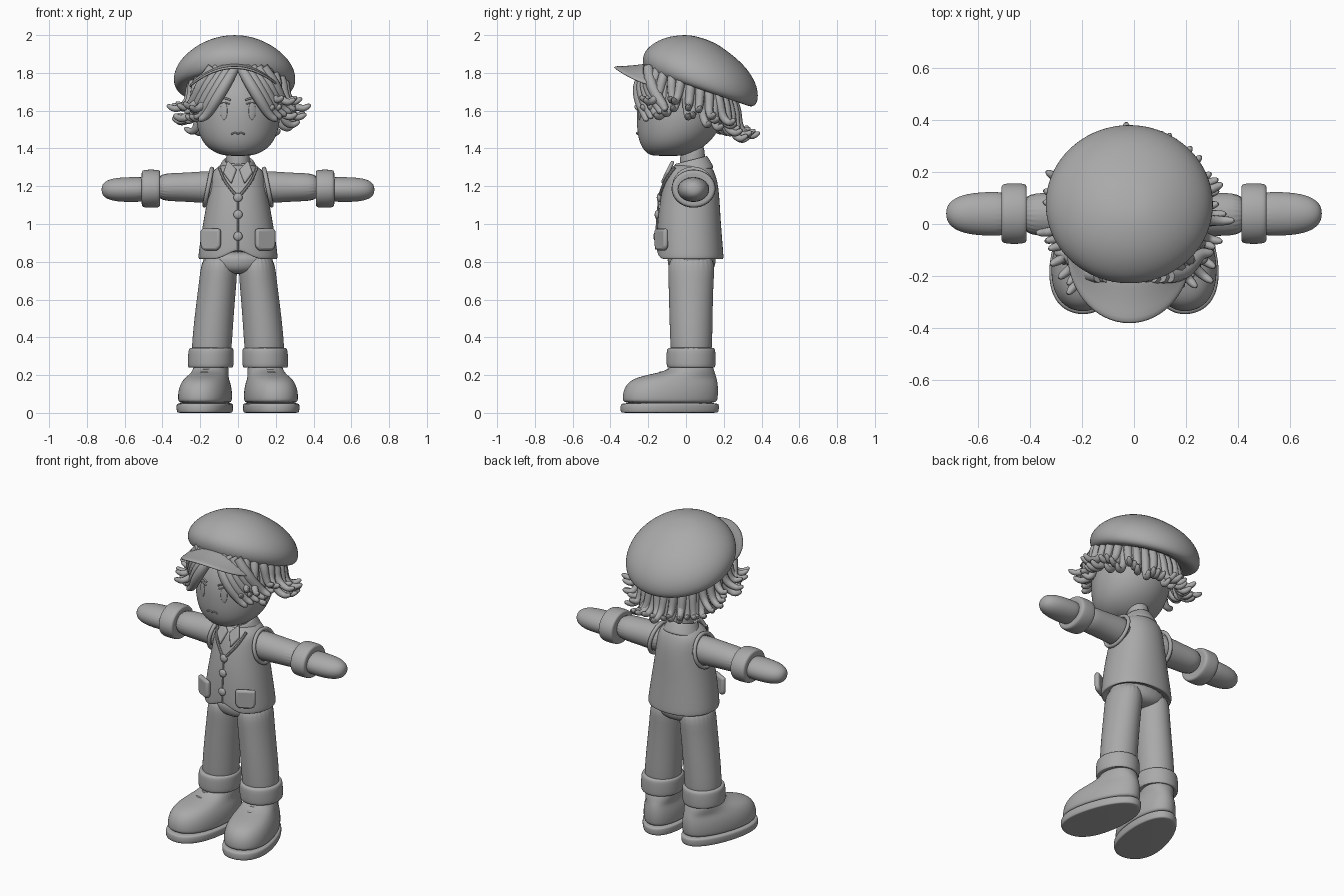
import bpy, bmesh, math, random
from mathutils import Matrix, Vector

if "Cube" in bpy.data.objects:
    bpy.data.objects.remove(bpy.data.objects["Cube"])

random.seed(4)
GREY = bpy.data.materials.new("plain_grey")
GREY.diffuse_color = (0.4, 0.4, 0.4, 1)
GREY.use_nodes = True
GREY.node_tree.nodes["Principled BSDF"].inputs["Base Color"].default_value = GREY.diffuse_color


def finish(name, bm, matrix=None, subsurf=0):
    if matrix:
        bm.transform(matrix)
    bmesh.ops.recalc_face_normals(bm, faces=bm.faces)
    me = bpy.data.meshes.new(name)
    bm.to_mesh(me)
    bm.free()
    ob = bpy.data.objects.new(name, me)
    bpy.context.collection.objects.link(ob)
    me.materials.append(GREY)
    me.polygons.foreach_set("use_smooth", [True] * len(me.polygons))
    if subsurf:
        ob.modifiers.new("smooth", 'SUBSURF').levels = subsurf
        ob.modifiers["smooth"].render_levels = subsurf
    return ob


def loft(name, rings, matrix=None, n=24, power=1.0, tweak=None):
    """Stack of oval rings: (z, centre x, half width, front y, back y)."""
    bm = bmesh.new()
    rows = []
    for z, cx, rx, yf, yb in rings:
        row = []
        for i in range(n):
            a = math.tau * i / n
            s, c = math.sin(a), math.cos(a)
            s, c = (math.copysign(abs(v) ** power, v) for v in (s, c))
            p = Vector((cx + rx * s, (yf + yb) / 2 - (yb - yf) / 2 * c, z))
            row.append(bm.verts.new(tweak(p) if tweak else p))
        rows.append(row)
    for lo, hi in zip(rows, rows[1:]):
        for i in range(n):
            bm.faces.new((lo[i], lo[(i + 1) % n], hi[(i + 1) % n], hi[i]))
    bm.faces.new(rows[0])
    bm.faces.new(rows[-1])
    return finish(name, bm, matrix, 2)


def ball(name, loc, size, rot_z=0.0):
    bm = bmesh.new()
    bmesh.ops.create_uvsphere(bm, u_segments=20, v_segments=12, radius=1)
    m = Matrix.Translation(loc) @ Matrix.Rotation(rot_z, 4, 'Z') @ Matrix.Diagonal((*size, 1))
    return finish(name, bm, m)


def tubes(name, paths, radius, taper=None, closed=False):
    """Smooth round tubes through control points, joined in one object."""
    cu = bpy.data.curves.new(name, 'CURVE')
    cu.dimensions = '3D'
    cu.bevel_depth, cu.bevel_resolution, cu.resolution_u = radius, 2, 4
    cu.use_fill_caps = True
    for pts in paths:
        sp = cu.splines.new('NURBS')
        sp.points.add(len(pts) - 1)
        for i, p in enumerate(pts):
            sp.points[i].co = (*p, 1)
            sp.points[i].radius = taper[i] if taper else 1
        sp.order_u, sp.use_endpoint_u, sp.use_cyclic_u = 3, not closed, closed
    ob = bpy.data.objects.new(name, cu)
    bpy.context.collection.objects.link(ob)
    cu.materials.append(GREY)
    bpy.ops.object.select_all(action='DESELECT')
    ob.select_set(True)
    bpy.context.view_layer.objects.active = ob
    bpy.ops.object.convert(target='MESH')


# Head and neck
loft("head", [(1.36, 0, .05, -.17, -.02), (1.37, 0, .11, -.205, .03), (1.41, 0, .172, -.24, .1),
              (1.47, 0, .208, -.258, .16), (1.55, 0, .226, -.264, .2), (1.64, 0, .226, -.262, .22),
              (1.73, 0, .205, -.235, .21), (1.81, 0, .15, -.17, .15), (1.85, 0, .06, -.08, .06)])
loft("neck", [(1.25, 0, .07, -.04, .11), (1.34, 0, .062, -.03, .1), (1.44, 0, .062, -.03, .1)])


def face_pt(x, z):
    return (x, -.03 - .23 * math.sqrt(max(0, 1 - (x / .226) ** 2)), z)


# Face details
for s, side in ((-1, "left"), (1, "right")):
    ball(side + "_eye", face_pt(s * .075, 1.598), (.02, .005, .047), s * .33)
    tubes(side + "_eyebrow", [[face_pt(s * x, z) for x, z in ((.04, 1.655), (.075, 1.675), (.105, 1.66))]], .005)
    tubes(side + "_eyelid", [[face_pt(s * x, z) for x, z in ((.045, 1.635), (.08, 1.65), (.105, 1.635))]], .004)
tubes("mouth", [[face_pt(x, z) for x, z in ((-.035, 1.475), (-.015, 1.487), (0, 1.475), (.015, 1.487), (.035, 1.475))]], .004)

# Cap: tilted dome in its own frame, then the arched peak
tilt = Matrix.Translation((-.018, .08, 1.755)) @ Matrix.Rotation(math.radians(-19), 4, 'X')
loft("cap_crown", [(-.02, 0, .2, -.2, .2), (-.04, 0, .25, -.25, .25), (-.045, 0, .3, -.295, .3),
                   (-.015, 0, .326, -.325, .322), (.04, 0, .324, -.342, .31), (.1, 0, .29, -.315, .268),
                   (.16, 0, .218, -.258, .185), (.204, 0, .125, -.17, .06), (.219, 0, .05, -.1, -.01)],
     tilt, n=28)


def peak():
    bm = bmesh.new()
    nu, nv, grids = 16, 4, []
    for drop in (0, .016):
        rows = []
        for j in range(nv + 1):
            t = j / nv
            row = []
            for i in range(nu + 1):
                a = math.radians(-92 + 184 * i / nu)
                x = (.215 + .025 * t) * math.sin(a)
                y = -.11 - (.09 + .185 * t) * max(math.cos(a), 0)
                z = 1.852 - .015 * math.sin(t * math.pi * .6) - 1.75 * x * x - drop
                row.append(bm.verts.new((x - .018, y, z)))
            rows.append(row)
        for lo, hi in zip(rows, rows[1:]):
            for i in range(nu):
                bm.faces.new((lo[i], lo[i + 1], hi[i + 1], hi[i]))
        grids.append([rows[0][i] for i in range(nu + 1)] + [r[-1] for r in rows[1:]]
                     + rows[-1][-2::-1] + [r[0] for r in rows[-2:0:-1]])
    a, b = grids
    for i in range(len(a)):
        j = (i + 1) % len(a)
        bm.faces.new((a[i], a[j], b[j], b[i]))
    finish("cap_peak", bm, None, 1)


peak()

# Hair: ring of strands under the cap that flick outward at the tips
strands = []
for layer, count in ((0, 30), (1, 24)):
    for i in range(count):
        a = math.radians(38 + (284 * (i + .5 * layer) / (count - .5)))
        dx, dy = math.sin(a), -math.cos(a)
        back = max(0, dy)
        rim = 1.74 - .34 * (.235 * dy - .08)
        end_r = .27 + .06 * random.random() + .02 * layer
        end_z = 1.60 - .10 * back - .06 * random.random() + .05 * layer * (1 - back) + (.0 if back else .02)
        sway = random.uniform(-.03, .03)

        def at(r, z, k=0.0):
            return (r * dx - k * dy, .015 + r * dy + k * dx, z)
        mid = (rim + end_z) / 2
        strands.append([at(.19, rim + .04), at(.235 + .015 * layer, mid + .05), at(.25 + .012 * layer, end_z + .025, sway / 2),
                        at(end_r - .01, end_z - .012, sway), at(end_r + .03, end_z + .01, sway), at(end_r + .036, end_z + .013, sway)])
tubes("hair_strands", strands, .023, (1.2, 1.2, 1, .8, .6, .2))

# Fringe: locks sweeping from the centre parting to both sides
fringe = []
for s in (-1, 1):
    for k in range(5):
        fringe.append([(s * (.015 + .03 * k), -.2, 1.83), (s * (.055 + .032 * k), -.25 + .014 * k, 1.76),
                       (s * (.115 + .026 * k), -.25 + .024 * k, 1.66 + .004 * k),
                       (s * (.165 + .022 * k), -.215 + .025 * k, 1.575 + .012 * k),
                       (s * (.205 + .024 * k), -.21 + .025 * k, 1.55 + .014 * k),
                       (s * (.21 + .024 * k), -.21 + .025 * k, 1.55 + .014 * k)])
tubes("hair_fringe", fringe, .026, (1, 1.2, 1.2, .9, .6, .2))


# Waistcoat with a raised notch at the front hem
def hem(p):
    if p.z < .86 and p.y < 0:
        p.z += .055 * max(0, 1 - abs(p.x) / .1)
    return p


loft("waistcoat", [(.84, 0, .17, -.11, .15), (.815, 0, .195, -.14, .185), (.812, 0, .211, -.157, .2),
                   (.835, 0, .212, -.158, .2), (.92, 0, .2, -.157, .193), (1.02, 0, .184, -.152, .185),
                   (1.13, 0, .163, -.138, .179), (1.22, 0, .152, -.118, .17), (1.275, 0, .142, -.1, .152),
                   (1.305, 0, .105, -.075, .135), (1.32, 0, .06, -.04, .1)], power=.92, tweak=hem)

# Collar band, front closure and buttons
tilted = Matrix.Translation((0, .032, 1.305)) @ Matrix.Rotation(math.radians(14), 4, 'X')
loft("collar", [(-.04, 0, .115, -.115, .11), (-.03, 0, .115, -.115, .112), (.03, 0, .083, -.09, .094),
                (.038, 0, .074, -.082, .088), (.02, 0, .06, -.07, .075)], tilted)
tubes("front_seam", [[(0, -.143, 1.14), (0, -.153, 1.03), (0, -.158, .94), (0, -.158, .865)]], .005)
for z, y in ((1.14, -.142), (1.05, -.153), (.935, -.16)):
    ball("button", (0, y, z), (.024, .013, .024))


def slab(name, pts, depth, matrix):
    """Flat outline in x/z given a thickness toward the front."""
    bm = bmesh.new()
    f = bm.faces.new([bm.verts.new((x, 0, z)) for x, z in pts])
    ext = bmesh.ops.extrude_face_region(bm, geom=[f])
    for v in ext["geom"]:
        if isinstance(v, bmesh.types.BMVert):
            v.co.y -= depth
    ob = finish(name, bm, matrix)
    bev = ob.modifiers.new("soft", 'BEVEL')
    bev.width, bev.segments = min(.014, depth * .45), 3
    bpy.context.view_layer.objects.active = ob
    ob.select_set(True)
    bpy.ops.object.shade_smooth_by_angle()
    ob.select_set(False)


toe_out = math.radians(12)
for s, side in ((-1, "left"), (1, "right")):
    # Collar points, neckline and pocket
    lean = Matrix.Translation((0, -.108, 1.23)) @ Matrix.Rotation(math.radians(-26), 4, 'X')
    slab(side + "_collar_point", [(s * .006, .06), (s * .035, -.025), (s * .078, .04), (s * .055, .115)], .02, lean)
    tubes(side + "_neckline", [[(0, -.143, 1.14), (s * .045, -.128, 1.19), (s * .085, -.1, 1.25), (s * .1, -.06, 1.3)]], .008)
    turn = Matrix.Translation((s * .137, -.117, .92)) @ Matrix.Rotation(s * .5, 4, 'Z')
    slab(side + "_pocket", [(-.058, .055), (.058, .055), (.058, -.04), (.04, -.06), (-.04, -.06), (-.058, -.04)], .03, turn)

    # Arm along x: sleeve, rolled cuff, mitten hand and armhole rim
    arm = Matrix(((0, 0, s, 0), (0, 1, 0, 0), (1, 0, 0, 1.195), (0, 0, 0, 1)))
    loft(side + "_sleeve", [(.08, 0, .09, -.05, .125), (.2, 0, .083, -.048, .122), (.32, 0, .075, -.046, .12), (.44, 0, .073, -.046, .12)], arm)
    loft(side + "_sleeve_cuff", [(.415, -.008, .07, -.04, .115), (.41, -.008, .095, -.068, .15), (.425, -.008, .102, -.078, .158),
                                 (.495, -.008, .102, -.078, .158), (.512, -.008, .095, -.068, .15), (.508, -.008, .06, -.04, .115)], arm)
    loft(side + "_hand", [(.46, -.01, .066, -.046, .124), (.56, -.013, .067, -.047, .125), (.64, -.013, .064, -.04, .118),
                          (.69, -.013, .052, -.022, .1), (.716, -.013, .032, .005, .075), (.722, -.013, .01, .03, .05)], arm)
    rim = [(s * (.158 - .02 * math.sin(a)), .037 + .102 * math.cos(a), 1.195 + .1 * math.sin(a))
           for a in (math.tau * i / 12 for i in range(12))]
    tubes(side + "_armhole", [rim], .012, closed=True)

    # Trouser leg and turned-up cuff
    loft(side + "_trouser_leg", [(.25, s * .143, .1, -.075, .13), (.35, s * .14, .108, -.084, .14), (.55, s * .123, .103, -.09, .142),
                                 (.72, s * .104, .1, -.094, .147), (.85, s * .095, .094, -.1, .16)])
    loft(side + "_trouser_cuff", [(.25, s * .143, .095, -.07, .13), (.236, s * .145, .117, -.098, .153), (.25, s * .145, .123, -.105, .158),
                                  (.325, s * .143, .122, -.105, .158), (.346, s * .142, .117, -.098, .152), (.345, s * .142, .09, -.07, .125)])

    # Shoe: splayed outward, with a thicker sole and laces
    foot = Matrix.Translation((s * .168, -.085, 0)) @ Matrix.Rotation(s * toe_out, 4, 'Z')

    def widen(p):
        p.x *= 1 - .55 * p.y if p.z < .19 else 1
        return p
    loft(side + "_sole", [(0, 0, .128, -.255, .25), (.001, 0, .136, -.265, .262), (.02, 0, .14, -.268, .266),
                          (.045, 0, .14, -.266, .266), (.055, 0, .132, -.255, .258)], foot, power=.9, tweak=widen)
    loft(side + "_shoe", [(.045, 0, .128, -.25, .25), (.07, 0, .134, -.257, .258), (.11, 0, .134, -.254, .262),
                          (.15, 0, .126, -.236, .26), (.18, 0, .112, -.2, .254), (.2, 0, .1, -.13, .247),
                          (.215, 0, .096, -.05, .242), (.235, 0, .092, 0, .235), (.265, 0, .085, .02, .22)],
         foot, power=.92, tweak=widen)
    tubes(side + "_laces", [[foot @ Vector(p) for p in ((-.075, y + .04, z - .03), (-.04, y, z + .008), (.04, y, z + .008), (.075, y + .04, z - .03))]
                            for y, z in ((-.05, .204), (-.005, .222))], .009)

# Trouser seat joining both legs
loft("trouser_seat", [(.735, 0, .06, -.05, .1), (.755, 0, .15, -.085, .145), (.79, 0, .188, -.1, .16), (.86, 0, .188, -.1, .16)])
